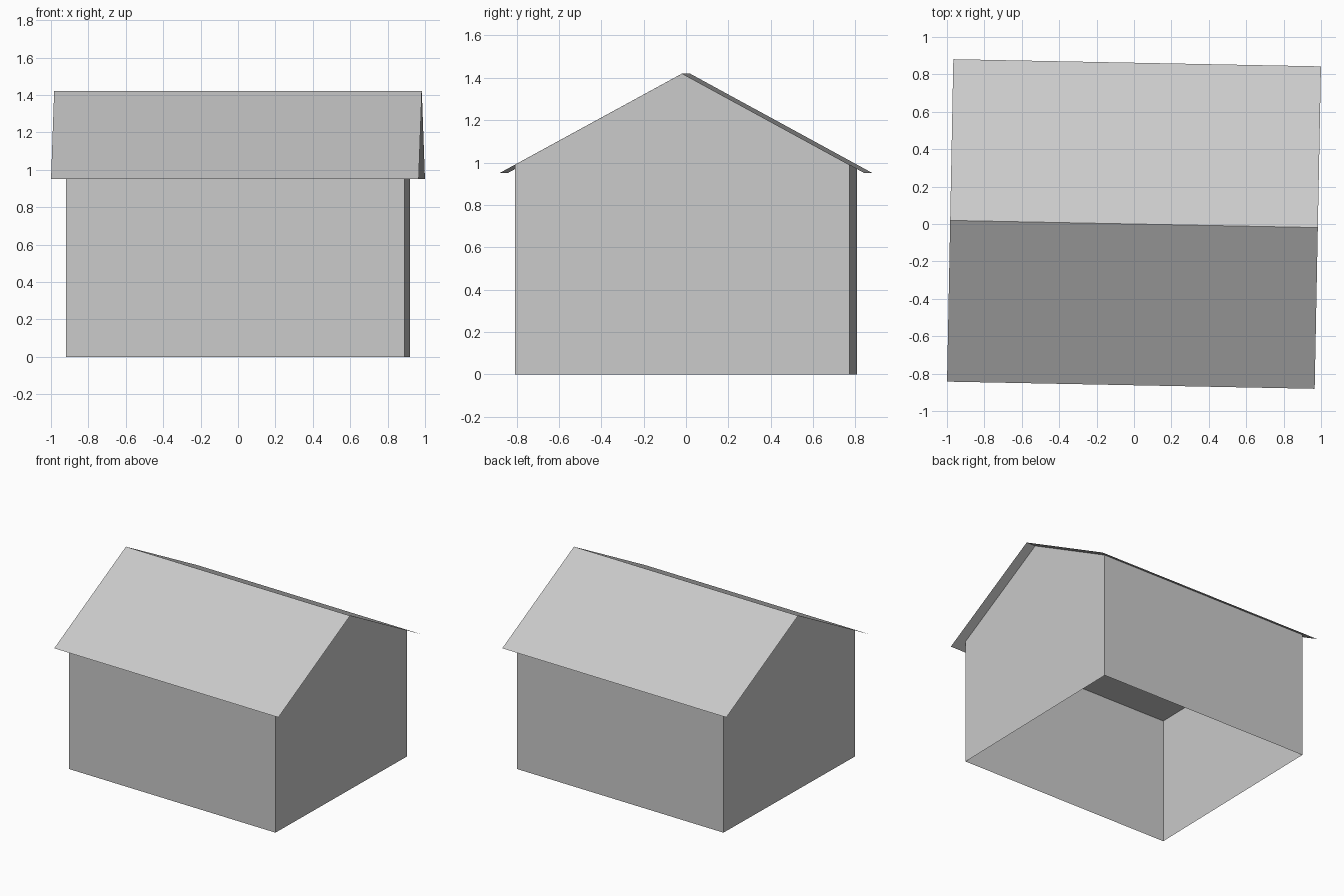
import bpy, bmesh, math
from mathutils import Matrix

if "Cube" in bpy.data.objects:
    bpy.data.objects.remove(bpy.data.objects["Cube"])

TURN = Matrix.Rotation(-0.0195, 4, 'Z')      # the house sits slightly turned
ROOF_X, ROOF_Y = 0.983, 0.862                # roof half length, half width
WALL_X, WALL_Y = 0.905, 0.79                 # wall half length, half width
RIDGE, EAVE = 1.42, 0.95
WALL_TOP = RIDGE - (RIDGE - EAVE) * WALL_Y / ROOF_Y

grey = bpy.data.materials.new("light_grey")
grey.diffuse_color = (0.59, 0.59, 0.59, 1)
grey.use_nodes = True
grey.node_tree.nodes["Principled BSDF"].inputs["Base Color"].default_value = grey.diffuse_color


def extruded_sheet(name, profile, half_x, closed_ends=False):
    """Sweep an open (y, z) profile along x; optionally cap both ends."""
    bm = bmesh.new()
    left, right = [[bm.verts.new((s * half_x, y, z)) for y, z in profile]
                   for s in (-1, 1)]
    for i in range(len(profile) - 1):
        bm.faces.new((left[i], left[i + 1], right[i + 1], right[i]))
    if closed_ends:
        bm.faces.new(left)
        bm.faces.new(right[::-1])
    bm.normal_update()
    bm.transform(TURN)
    mesh = bpy.data.meshes.new(name)
    bm.to_mesh(mesh)
    bm.free()
    mesh.materials.append(grey)
    obj = bpy.data.objects.new(name, mesh)
    bpy.context.collection.objects.link(obj)
    return obj


# Thin folded roof with overhanging eaves and gables
roof = extruded_sheet("roof", [(ROOF_Y, EAVE), (0, RIDGE), (-ROOF_Y, EAVE)][::-1], ROOF_X)

# Flat ceiling at the top of the long walls
ceiling = extruded_sheet("ceiling", [(-WALL_Y, WALL_TOP), (WALL_Y, WALL_TOP)], WALL_X)


# Long walls, front and back, and gable walls up to the ridge; open underneath
def wall(name, points):
    bm = bmesh.new()
    bm.faces.new([bm.verts.new(p) for p in points])
    bm.normal_update()
    bm.transform(TURN)
    mesh = bpy.data.meshes.new(name)
    bm.to_mesh(mesh)
    bm.free()
    mesh.materials.append(grey)
    bpy.context.collection.objects.link(bpy.data.objects.new(name, mesh))


for side, s in (("front", -1), ("back", 1)):
    wall(side + "_wall", [(s * WALL_X, s * WALL_Y, 0), (-s * WALL_X, s * WALL_Y, 0),
                          (-s * WALL_X, s * WALL_Y, WALL_TOP), (s * WALL_X, s * WALL_Y, WALL_TOP)])

for side, s in (("left", -1), ("right", 1)):
    wall(side + "_gable_wall", [(s * WALL_X, s * y, z) for y, z in
                                ((-WALL_Y, 0), (WALL_Y, 0), (WALL_Y, WALL_TOP),
                                 (0, RIDGE), (-WALL_Y, WALL_TOP))])
